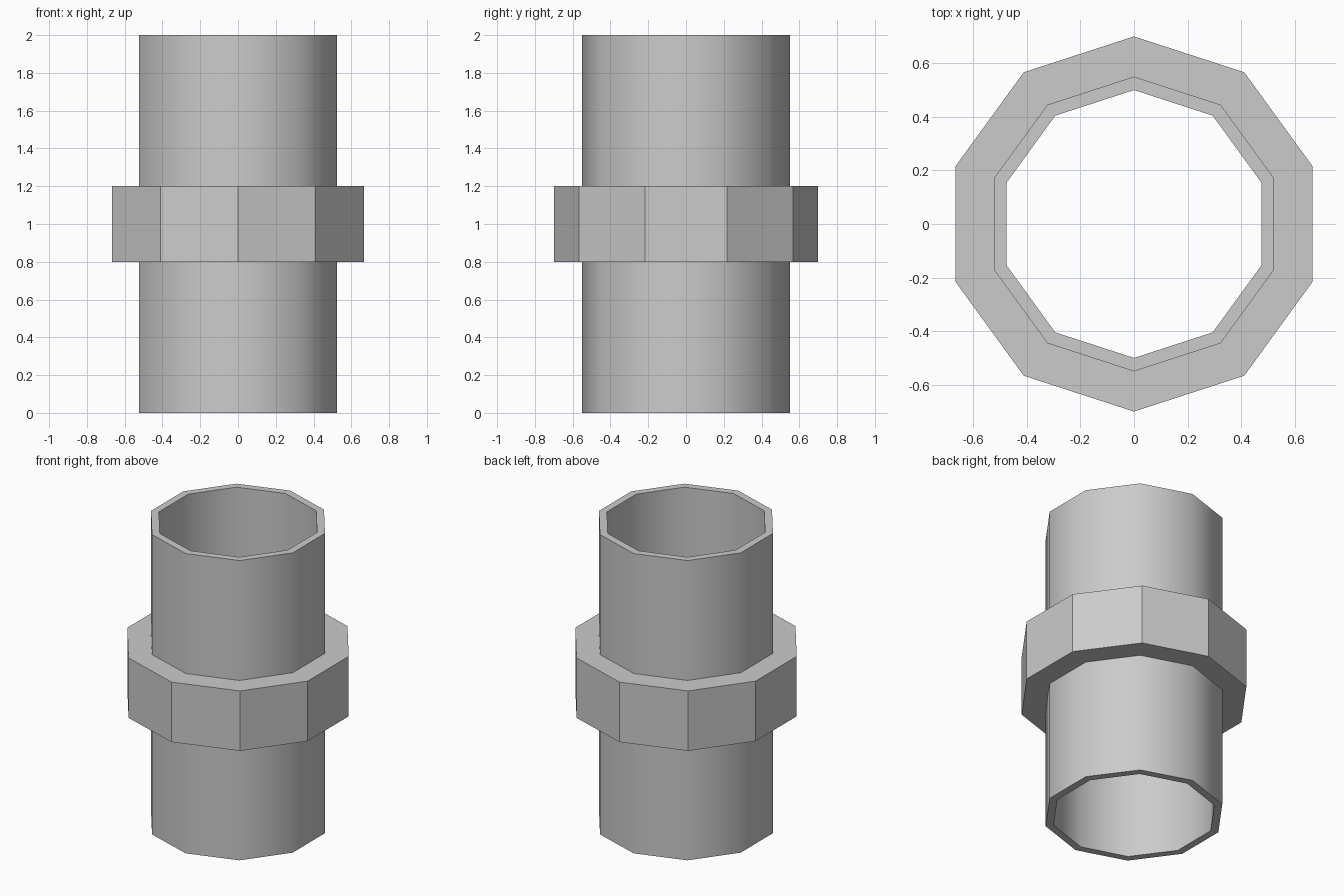
import bpy, bmesh, math

if "Cube" in bpy.data.objects:
    bpy.data.objects.remove(bpy.data.objects["Cube"])

SIDES = 10


def ring(name, r_in, r_out, z0, z1):
    """Ten-sided hollow ring with a corner pointing along +y."""
    bm = bmesh.new()
    profile = [(r_in, z0), (r_out, z0), (r_out, z1), (r_in, z1)]
    loops = []
    for i in range(SIDES):
        a = math.pi / 2 + 2 * math.pi * i / SIDES
        loops.append([bm.verts.new((r * math.cos(a), r * math.sin(a), z)) for r, z in profile])
    for i in range(SIDES):
        a, b = loops[i], loops[(i + 1) % SIDES]
        for j in range(4):
            k = (j + 1) % 4
            bm.faces.new((a[j], b[j], b[k], a[k]))
    bmesh.ops.recalc_face_normals(bm, faces=bm.faces)
    mesh = bpy.data.meshes.new(name)
    bm.to_mesh(mesh)
    bm.free()
    obj = bpy.data.objects.new(name, mesh)
    bpy.context.collection.objects.link(obj)
    return obj


# Open pipe, smooth round its walls with crisp rims
pipe = ring("pipe", 0.50, 0.55, 0.0, 2.0)
bpy.context.view_layer.objects.active = pipe
pipe.select_set(True)
bpy.ops.object.shade_smooth_by_angle(angle=math.radians(40))
pipe.select_set(False)

# Flat-faced collar, seated slightly into the pipe wall
ring("collar", 0.53, 0.70, 0.8, 1.2)
